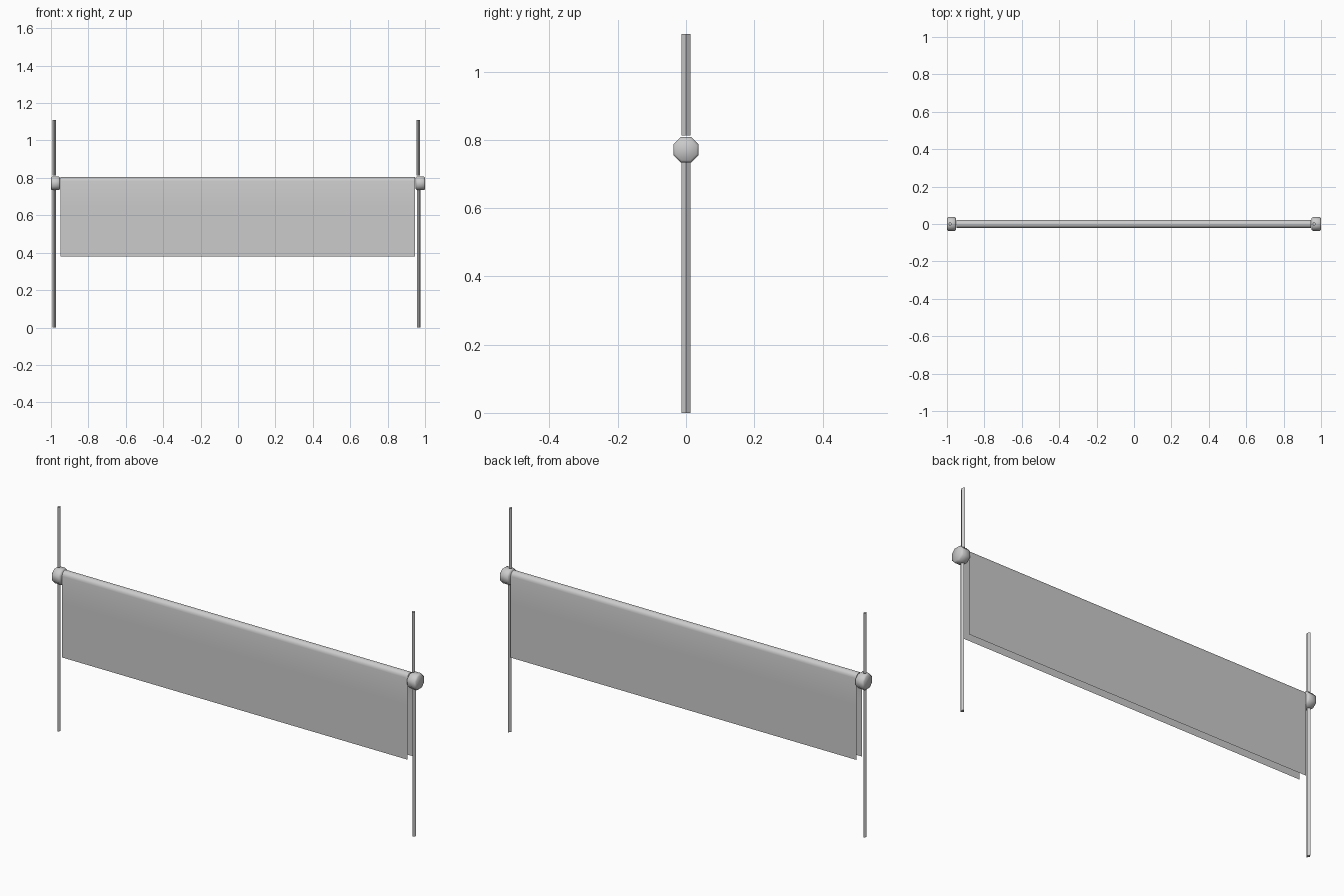
import bpy, bmesh, math

if "Cube" in bpy.data.objects:
    bpy.data.objects.remove(bpy.data.objects["Cube"])


def make_object(name, bm, smooth=None):
    mesh = bpy.data.meshes.new(name)
    bmesh.ops.recalc_face_normals(bm, faces=bm.faces)
    bm.to_mesh(mesh)
    bm.free()
    ob = bpy.data.objects.new(name, mesh)
    bpy.context.collection.objects.link(ob)
    if smooth is not None:
        bpy.ops.object.select_all(action='DESELECT')
        ob.select_set(True)
        bpy.context.view_layer.objects.active = ob
        bpy.ops.object.shade_smooth_by_angle(angle=math.radians(smooth))
    return ob


def loft(bm, rings):
    """Bridge closed rings of points and cap both ends."""
    loops = [[bm.verts.new(p) for p in ring] for ring in rings]
    n = len(loops[0])
    for a, b in zip(loops, loops[1:]):
        for i in range(n):
            j = (i + 1) % n
            bm.faces.new((a[i], a[j], b[j], b[i]))
    bm.faces.new(loops[0])
    bm.faces.new(loops[-1])


# Thin cloth draped over the top, open at the ends and below
R, ZC, BOTTOM = 0.022, 0.783, 0.38
profile = [(-R, BOTTOM), (-R, 0.65)]
for i in range(9):
    a = math.pi - math.pi * i / 8
    profile.append((R * math.cos(a), ZC + R * math.sin(a)))
profile += [(R, 0.65), (R, BOTTOM)]
bm = bmesh.new()
left = [bm.verts.new((-0.95, y, z)) for y, z in profile]
right = [bm.verts.new((0.947, y, z)) for y, z in profile]
for i in range(len(profile) - 1):
    bm.faces.new((left[i], right[i], right[i + 1], left[i + 1]))
make_object("draped_cloth", bm, 60)


# Octagonal end knobs with chamfered rims
def knob(name, x0, x1):
    c = 0.007
    rings = []
    for x, r in ((x0, 0.031), (x0 + c, 0.037), (x1 - c, 0.037), (x1, 0.031)):
        rr = r / math.cos(math.pi / 8)
        rings.append([(x, rr * math.cos(math.pi / 8 + k * math.pi / 4),
                       0.771 + rr * math.sin(math.pi / 8 + k * math.pi / 4))
                      for k in range(8)])
    bm = bmesh.new()
    loft(bm, rings)
    make_object(name, bm, 50)


knob("left_knob", -1.0, -0.952)
knob("right_knob", 0.95, 1.0)


# Slim four-sided posts below and above each knob
def post(name, x, z0, z1):
    section = [(0.009, 0), (0, 0.0125), (-0.009, 0), (0, -0.0125)]
    bm = bmesh.new()
    loft(bm, [[(x + px, py, z) for px, py in section] for z in (z0, z1)])
    make_object(name, bm)


post("left_lower_post", -0.983, 0.0, 0.745)
post("left_upper_post", -0.983, 0.813, 1.11)
post("right_lower_post", 0.967, 0.0, 0.745)
post("right_upper_post", 0.963, 0.813, 1.11)
